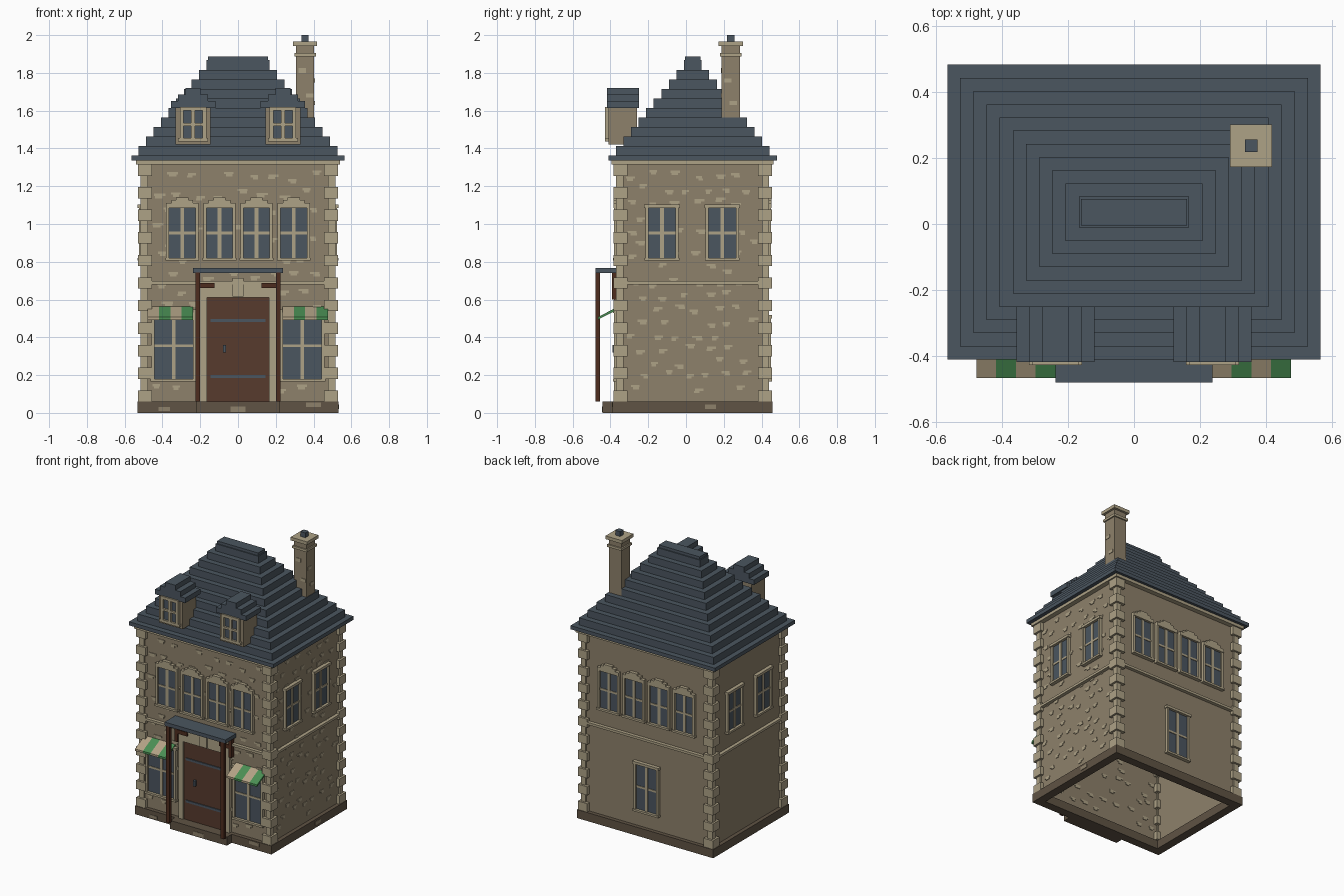
import bpy, bmesh, random
from mathutils import Vector

if "Cube" in bpy.data.objects:
    bpy.data.objects.remove(bpy.data.objects["Cube"])

random.seed(7)

COLOURS = {
    "wall_stone": (0.27, 0.218, 0.145), "pale_stone": (0.42, 0.36, 0.24),
    "slate": (0.070, 0.092, 0.116), "door_wood": (0.095, 0.043, 0.026),
    "post_wood": (0.075, 0.025, 0.013), "base_stone": (0.115, 0.087, 0.058),
    "awning_green": (0.069, 0.275, 0.088), "awning_cream": (0.45, 0.365, 0.24),
}
MATS = {}
for n, c in COLOURS.items():
    MATS[n] = bpy.data.materials.new(n)
    MATS[n].diffuse_color = (*c, 1)

# House body limits
X, YF, YB = 0.505, -0.36, 0.43
YC = 0.036


def box(bm, x0, x1, y0, y1, z0, z1):
    x0, x1 = sorted((x0, x1))
    y0, y1 = sorted((y0, y1))
    vs = bmesh.ops.create_cube(bm, size=1)["verts"]
    for v in vs:
        v.co = Vector((x1 if v.co.x > 0 else x0, y1 if v.co.y > 0 else y0,
                       z1 if v.co.z > 0 else z0))


def make(name, mat, bm):
    me = bpy.data.meshes.new(name)
    bm.to_mesh(me)
    bm.free()
    me.materials.append(MATS[mat])
    ob = bpy.data.objects.new(name, me)
    bpy.context.collection.objects.link(ob)
    return ob


def boxes(name, mat, items):
    bm = bmesh.new()
    for b in items:
        box(bm, *b)
    return make(name, mat, bm)


def on_face(face, u0, u1, d0, d1, z0, z1):
    """Box on a wall: u runs along the wall, d is the distance out of it."""
    if face == "front":
        return (u0, u1, YF - d0, YF - d1, z0, z1)
    if face == "back":
        return (u0, u1, YB + d0, YB + d1, z0, z1)
    s = 1 if face == "right" else -1
    return (s * (X + d0), s * (X + d1), u0, u1, z0, z1)


def ring(m, t, z0, z1):
    """Four boxes round the house, m outside the wall and t thick."""
    x, a, b = X + m, YF - m, YB + m
    return [(-x, x, a, a + t, z0, z1), (-x, x, b - t, b, z0, z1),
            (-x, -x + t, a + t, b - t, z0, z1), (x - t, x, a + t, b - t, z0, z1)]


# Hollow walls, plinth, belt course and cornice
boxes("walls", "wall_stone", ring(0, 0.02, 0.03, 1.33))
boxes("plinth", "base_stone", ring(0.028, 0.06, 0, 0.06))
boxes("door_step", "base_stone", [(-0.222, 0.222, -0.442, -0.386, 0, 0.06)])
boxes("belt_course", "pale_stone", ring(0.024, 0.03, 0.68, 0.697))
boxes("cornice", "pale_stone", ring(0.034, 0.06, 1.315, 1.336))

# Alternating corner stones
quoins = []
n = 21
for i in range(n):
    z0, z1 = 0.06 + 1.255 * i / n, 0.06 + 1.255 * (i + 1) / n
    o, w = (0.024, 0.074) if i % 2 == 0 else (0.010, 0.038)
    for s in (-1, 1):
        xs = (s * (X + o), s * (X + o - w))
        quoins.append((*xs, YF - o, YF - o + w, z0, z1))
        quoins.append((*xs, YB + o, YB + o - w, z0, z1))
boxes("corner_stones", "pale_stone", quoins)


# Scattered pale stones: two staggered bricks each
def patches(face, cols, rows, ulim, zlim, size, depth):
    out = []
    du, dz = (ulim[1] - ulim[0]) / cols, (zlim[1] - zlim[0]) / rows
    for r in range(rows):
        for c in range(cols):
            if random.random() < 0.15:
                continue
            u = ulim[0] + du * (c + 0.5 * (r % 2) + random.uniform(0.1, 0.5))
            z = zlim[0] + dz * (r + random.uniform(0.2, 0.8))
            w, h = size * random.uniform(0.7, 1.1), 0.012
            k = random.uniform(-0.012, 0.012)
            out.append(on_face(face, u - w / 2, u + w / 2, depth, 0.004, z, z + h))
            out.append(on_face(face, u - w / 3 + k, u + w / 3 + k, depth, 0.004, z - h, z))
    return out


boxes("front_wall_patches", "pale_stone",
      patches("front", 8, 14, (-0.45, 0.43), (0.09, 1.29), 0.055, -0.024))
boxes("right_wall_patches", "pale_stone",
      patches("right", 6, 17, (-0.31, 0.36), (0.09, 1.29), 0.048, -0.005))
boxes("plinth_patches", "wall_stone", [
    (-0.04, 0.04, -0.445, -0.43, 0.006, 0.034), (0.36, 0.44, -0.391, -0.38, 0.03, 0.055),
    (-0.42, -0.36, -0.391, -0.38, 0.01, 0.03), (0.525, 0.536, 0.1, 0.16, 0.02, 0.045)])

# Windows
glass, trim = [], []


def window(face, u, w, z0, z1, lintel="flat", bar=0.02):
    h, f = w / 2, 0.016
    glass.append(on_face(face, u - h, u + h, -0.005, 0.007, z0, z1))
    for s in (-1, 1):
        trim.append(on_face(face, u + s * h, u + s * (h + f), -0.005, 0.02, z0, z1))
    trim.append(on_face(face, u - bar / 2, u + bar / 2, 0, 0.012, z0, z1))
    zm = (z0 + z1) / 2
    trim.append(on_face(face, u - h, u + h, 0, 0.011, zm - 0.007, zm + 0.007))
    trim.append(on_face(face, u - h - 0.02, u + h + 0.02, -0.005, 0.026, z0 - 0.014, z0))
    if lintel == "arch":
        for k, (g, a, b) in enumerate([(0.016, 0, 0.025), (-0.012, 0.025, 0.042),
                                       (-0.037, 0.042, 0.055)]):
            trim.append(on_face(face, u - h - g, u + h + g, -0.005, 0.023, z1 + a, z1 + b))
    else:
        trim.append(on_face(face, u - h - 0.022, u + h + 0.022, -0.005, 0.026, z1, z1 + 0.018))


for u in (-0.295, -0.098, 0.098, 0.295):
    window("front", u, 0.138, 0.82, 1.085, "arch")
    window("back", u, 0.138, 0.82, 1.085, "arch")
for face in ("left", "right"):
    for u in (-0.127, 0.192):
        window(face, u, 0.145, 0.82, 1.085)
for s in (-1, 1):
    window("front", s * 0.34, 0.205, 0.18, 0.53)
window("back", 0, 0.16, 0.18, 0.50)
boxes("window_glass", "slate", glass)
boxes("window_trim", "pale_stone", trim)

# Door with surround, iron straps and handle
boxes("door", "door_wood", [on_face("front", -0.163, 0.163, 0, 0.012, 0.06, 0.61)])
boxes("door_surround", "pale_stone", [
    on_face("front", -0.2, -0.163, 0, 0.022, 0.06, 0.68),
    on_face("front", 0.163, 0.2, 0, 0.022, 0.06, 0.68),
    on_face("front", -0.163, 0.163, 0, 0.022, 0.61, 0.68),
    on_face("front", -0.028, 0.028, 0, 0.03, 0.615, 0.715)])
boxes("door_iron", "slate", [
    on_face("front", -0.145, 0.145, 0.01, 0.018, 0.482, 0.498),
    on_face("front", -0.145, 0.145, 0.01, 0.018, 0.184, 0.2),
    on_face("front", -0.08, -0.064, 0.01, 0.03, 0.32, 0.36)])

# Porch posts, brackets and canopy
posts = []
for s in (-1, 1):
    posts += [(s * 0.2, s * 0.226, -0.48, -0.455, 0.06, 0.742),
              (s * 0.125, s * 0.2, -0.392, -0.375, 0.66, 0.688),
              (s * 0.2, s * 0.222, -0.392, -0.36, 0.6, 0.742)]
boxes("porch_posts", "post_wood", posts)
boxes("porch_canopy", "slate", [(-0.238, 0.238, -0.48, YF, 0.74, 0.766)])


# Striped sloping awnings
def awning(name, mat, starts):
    bm = bmesh.new()
    profile = [(-0.467, 0.493), (-0.467, 0.507), (-0.335, 0.575), (-0.335, 0.561)]
    for x in starts:
        f = bm.faces.new([bm.verts.new((x, y, z)) for y, z in profile])
        geo = bmesh.ops.extrude_face_region(bm, geom=[f])["geom"]
        bmesh.ops.translate(bm, vec=(0.06, 0, 0),
                            verts=[g for g in geo if isinstance(g, bmesh.types.BMVert)])
    bmesh.ops.recalc_face_normals(bm, faces=bm.faces)
    make(name, mat, bm)


awning("awning_cream_stripes", "awning_cream", [-0.478, -0.358, 0.236, 0.356])
awning("awning_green_stripes", "awning_green", [-0.418, -0.298, 0.296, 0.416])

# Stepped hip roof
tiers = [(-0.565, 0.565, YC - 0.447, YC + 0.447, 1.336, 1.362)]
for i in range(1, 11):
    a, b = 0.567 - 0.04 * i, 0.447 - 0.04 * i
    z = 1.362 + 0.0505 * (i - 1)
    tiers.append((-a, a, YC - b, YC + b, z, z + 0.0505))
tiers.append((-0.16, 0.16, YC - 0.04, YC + 0.04, 1.866, 1.886))
boxes("main_roof", "slate", tiers)

# Dormers
walls, frames, panes, roofs = [], [], [], []
for s in (-1, 1):
    c = s * 0.238
    walls.append((c - 0.092, c + 0.092, -0.41, -0.26, 1.42, 1.62))
    panes.append((c - 0.054, c + 0.054, -0.414, -0.405, 1.455, 1.6))
    for x0, x1, z0, z1 in ((-0.07, -0.05, 1.45, 1.62), (0.05, 0.07, 1.45, 1.62),
                           (-0.05, 0.05, 1.6, 1.62), (-0.01, 0.01, 1.455, 1.6),
                           (-0.05, 0.05, 1.52, 1.534), (-0.08, 0.08, 1.436, 1.455)):
        frames.append((c + x0, c + x1, -0.428, -0.405, z0, z1))
    for k, h in enumerate((0.118, 0.08, 0.04)):
        z = 1.615 + 0.035 * k
        roofs.append((c - h, c + h, -0.418, -0.25, z, z + 0.035))
boxes("dormer_walls", "wall_stone", walls)
boxes("dormer_frames", "pale_stone", frames)
boxes("dormer_glass", "slate", panes)
boxes("dormer_roofs", "slate", roofs)


# Chimney
def stack(h, z0, z1):
    return (0.355 - h, 0.355 + h, 0.237 - h, 0.237 + h, z0, z1)


boxes("chimney_shaft", "wall_stone", [stack(0.048, 1.42, 1.945)])
boxes("chimney_bands", "pale_stone", [stack(0.057, 1.888, 1.905), stack(0.064, 1.943, 1.966)])
boxes("chimney_pot", "slate", [stack(0.019, 1.96, 2.0)])
boxes("chimney_patches", "pale_stone", [
    (0.32, 0.36, 0.1855, 0.2, 1.8, 1.825), (0.36, 0.4, 0.1855, 0.2, 1.67, 1.69),
    (0.39, 0.4065, 0.2, 0.24, 1.75, 1.77), (0.39, 0.4065, 0.23, 0.27, 1.63, 1.65)])

for m in bpy.data.materials:
    if m.users and not m.is_grease_pencil:
        m.use_nodes = True
        m.node_tree.nodes["Principled BSDF"].inputs["Base Color"].default_value = m.diffuse_color
